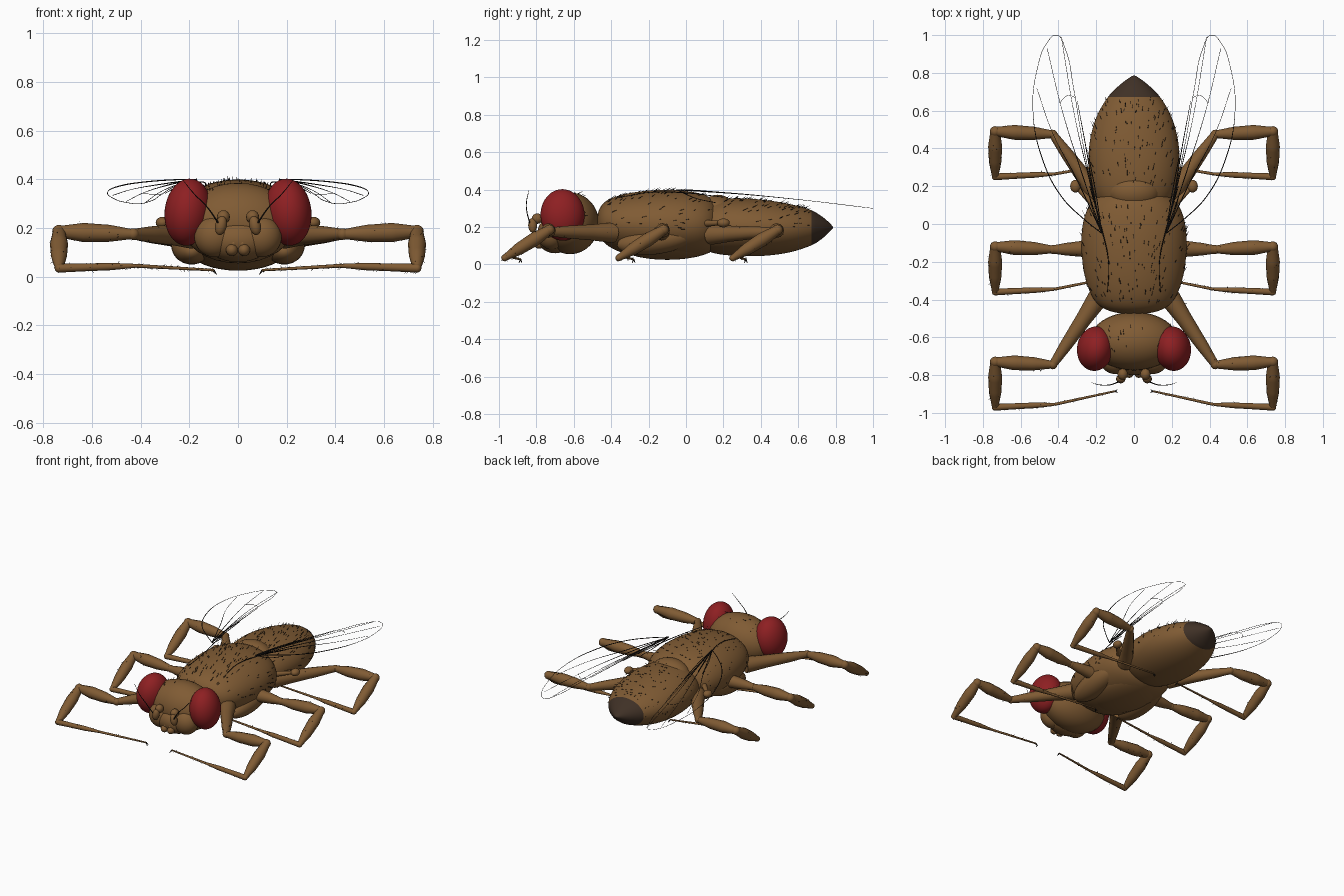
import bpy, bmesh, random
from math import pi, sin, cos, radians
from mathutils import Vector, Euler
from mathutils.bvhtree import BVHTree

random.seed(4)
if "Cube" in bpy.data.objects:
    bpy.data.objects.remove(bpy.data.objects["Cube"])


def material(name, rgb):
    m = bpy.data.materials.new(name)
    m.use_nodes = True
    m.diffuse_color = (*rgb, 1)
    bsdf = m.node_tree.nodes["Principled BSDF"]
    bsdf.inputs["Base Color"].default_value = (*rgb, 1)
    bsdf.inputs["Roughness"].default_value = 0.6
    return m


BROWN = material("brown_cuticle", (0.215, 0.105, 0.034))
RED = material("red_eye", (0.27, 0.014, 0.016))
DARK = material("dark_tip", (0.05, 0.03, 0.019))
BLACK = material("black_bristle", (0.01, 0.008, 0.007))


def finish(name, bm, *mats):
    me = bpy.data.meshes.new(name)
    bmesh.ops.recalc_face_normals(bm, faces=bm.faces)
    for f in bm.faces:
        f.smooth = True
    bm.to_mesh(me)
    bm.free()
    for m in mats:
        me.materials.append(m)
    ob = bpy.data.objects.new(name, me)
    bpy.context.collection.objects.link(ob)
    return ob


def ellipsoid(name, loc, radii, mat=BROWN, rot=(0, 0, 0), seg=32):
    bm = bmesh.new()
    bmesh.ops.create_uvsphere(bm, u_segments=seg, v_segments=seg // 2, radius=1)
    ob = finish(name, bm, mat)
    ob.location, ob.scale = loc, radii
    ob.rotation_euler = [radians(a) for a in rot]
    return ob


def loft(name, sections, start, end, dark_from=9):
    """Skin oval sections (y, half width, bottom, top) between two end points."""
    n = 20
    bm = bmesh.new()
    rings = []
    for y, w, lo, hi in sections:
        mid, h = (lo + hi) / 2, (hi - lo) / 2
        rings.append([bm.verts.new((w * cos(2 * pi * i / n), y, mid + h * sin(2 * pi * i / n)))
                      for i in range(n)])
    for a, b in zip(rings, rings[1:]):
        for i in range(n):
            bm.faces.new((a[i], a[(i + 1) % n], b[(i + 1) % n], b[i]))
    for ring, tip in ((rings[0], start), (rings[-1], end)):
        v = bm.verts.new(tip)
        for i in range(n):
            bm.faces.new((ring[i], ring[(i + 1) % n], v))
    for f in bm.faces:
        f.material_index = int(f.calc_center_median().y > dark_from)
    ob = finish(name, bm, BROWN, DARK)
    ob.modifiers.new("smooth", "SUBSURF").levels = 2
    ob.modifiers["smooth"].render_levels = 2
    return ob


def tubes(name, paths, mat, depth=1.0, smooth=True, res=4):
    """Round tubes along paths of (point, radius)."""
    cu = bpy.data.curves.new(name, "CURVE")
    cu.dimensions = "3D"
    cu.bevel_depth, cu.bevel_resolution = depth, res
    cu.resolution_u, cu.use_fill_caps = 8, True
    for path in paths:
        sp = cu.splines.new("BEZIER")
        sp.bezier_points.add(len(path) - 1)
        for bp, (co, r) in zip(sp.bezier_points, path):
            bp.co, bp.radius = co, r
            bp.handle_left_type = bp.handle_right_type = "AUTO" if smooth else "VECTOR"
    cu.materials.append(mat)
    ob = bpy.data.objects.new(name, cu)
    bpy.context.collection.objects.link(ob)
    return ob


# Body
thorax = loft("thorax", [
    (-0.47, 0.11, 0.16, 0.29), (-0.44, 0.19, 0.11, 0.34), (-0.36, 0.245, 0.06, 0.375),
    (-0.22, 0.28, 0.03, 0.40), (-0.05, 0.288, 0.025, 0.405), (0.08, 0.26, 0.04, 0.385),
    (0.15, 0.2, 0.07, 0.355), (0.19, 0.1, 0.14, 0.29)], (0, -0.48, 0.22), (0, 0.2, 0.22))
abdomen = loft("abdomen", [
    (0.07, 0.15, 0.09, 0.31), (0.14, 0.215, 0.055, 0.35), (0.26, 0.243, 0.042, 0.36),
    (0.40, 0.248, 0.04, 0.352), (0.53, 0.22, 0.055, 0.332), (0.62, 0.178, 0.08, 0.31),
    (0.68, 0.135, 0.105, 0.288), (0.69, 0.126, 0.11, 0.283), (0.74, 0.075, 0.145, 0.25),
    (0.775, 0.025, 0.182, 0.215)], (0, 0.04, 0.2), (0, 0.79, 0.198), dark_from=0.683)
scutellum = ellipsoid("scutellum", (0, 0.17, 0.275), (0.14, 0.1, 0.098))
sternum = ellipsoid("sternum", (0, -0.1, 0.11), (0.2, 0.27, 0.085))

# Head and mouth
head = ellipsoid("head", (0, -0.62, 0.22), (0.235, 0.155, 0.165))
ellipsoid("lower_face", (0, -0.7, 0.15), (0.14, 0.1, 0.09))
for s, side in ((1, "left"), (-1, "right")):
    ellipsoid(side + "_eye", (s * 0.205, -0.66, 0.265), (0.096, 0.118, 0.138), RED, (0, -s * 6, s * 8), 48)
    ellipsoid(side + "_cheek", (s * 0.095, -0.72, 0.165), (0.085, 0.075, 0.085))
    ellipsoid(side + "_palp", (s * 0.025, -0.785, 0.11), (0.025, 0.03, 0.025), seg=16)
    ellipsoid(side + "_mouth_lobe", (s * 0.018, -0.775, 0.135), (0.018, 0.025, 0.02), seg=16)
    ellipsoid(side + "_antenna_base", (s * 0.06, -0.795, 0.245), (0.027, 0.03, 0.028), seg=16)
    ellipsoid(side + "_antenna", (s * 0.07, -0.82, 0.21), (0.024, 0.024, 0.04), rot=(0, -s * 12, 0), seg=16)
    tubes(side + "_antenna_bristle", [[((s * 0.08, -0.835, 0.22), 1.4), ((s * 0.13, -0.852, 0.29), 1),
          ((s * 0.18, -0.852, 0.34), 0.8), ((s * 0.225, -0.84, 0.395), 0.4)]], BLACK, 0.0025, res=1)
    # Thorax side plates and balancers
    ellipsoid(side + "_side_plate", (s * 0.19, -0.16, 0.13), (0.085, 0.21, 0.075), rot=(8, 0, 0))
    ellipsoid(side + "_balancer", (s * 0.31, 0.2, 0.222), (0.028, 0.034, 0.024), seg=16)
    tubes(side + "_balancer_stalk", [[((s * 0.22, 0.11, 0.22), 0.018), ((s * 0.31, 0.2, 0.222), 0.01)]], BROWN)

# Legs
hairs = []


def leg(name, s, hip, knee_y, tarsus_y):
    def p(x, y, z):
        return Vector((s * x, y, z))
    root, knee = p(*hip), p(0.43, knee_y, 0.175)
    elbow, heel = p(0.735, knee_y + 0.015, 0.185), p(0.735, knee_y - 0.225, 0.035)
    mid, toe = p(0.42, knee_y - 0.21, 0.045), p(0.1, tarsus_y, 0.027)
    segments = [(root, knee, (0.055, 0.042, 0.034, 0.022)), (knee, elbow, (0.02, 0.035, 0.039, 0.024)),
                (elbow, heel, (0.026, 0.037, 0.033, 0.017)), (heel, mid, (0.018, 0.016, 0.015, 0.008)),
                (mid, toe, (0.008, 0.007, 0.006, 0.005))]
    paths = []
    for a, b, radii in segments:
        paths.append([(a.lerp(b, i / 3), r) for i, r in enumerate(radii)])
        # Fine hairs around each segment
        for _ in range(14):
            t = random.random()
            axis = (b - a).normalized()
            side = axis.cross(Vector([random.uniform(-1, 1) for _ in range(3)])).normalized()
            r = radii[min(3, round(t * 3))]
            hairs.append((a.lerp(b, t) + side * r * 0.85, (side + axis * 0.8).normalized(), 0.014, 0.0013))
    tubes(name, paths, BROWN)
    for joint, r in ((knee, 0.024), (elbow, 0.028), (heel, 0.018)):
        ellipsoid(name + "_joint", joint, (r, r, r), seg=16)
    tubes(name + "_claw", [[(toe, 1), (toe + p(-0.012, d, -0.018), 0.4)] for d in (-0.008, 0.008)],
          BLACK, 0.004, res=1)


for s, side in ((1, "left"), (-1, "right")):
    leg(side + "_front_leg", s, (0.19, -0.39, 0.17), -0.745, -0.885)
    leg(side + "_middle_leg", s, (0.2, -0.13, 0.17), -0.135, -0.28)
    leg(side + "_hind_leg", s, (0.18, 0.13, 0.16), 0.475, 0.32)

# Wings, drawn by their veins; height falls away toward the tip
OUTLINE = [(0.17, -0.05), (0.27, 0.03), (0.38, 0.14), (0.48, 0.33), (0.535, 0.6), (0.51, 0.83),
           (0.46, 0.96), (0.41, 1.0), (0.365, 0.93), (0.32, 0.72), (0.275, 0.45), (0.17, -0.05)]
VEINS = [[(0.17, -0.05), (0.24, 0.25), (0.31, 0.55), (0.385, 0.99)],
         [(0.17, -0.05), (0.27, 0.25), (0.38, 0.6), (0.46, 0.93)],
         [(0.17, -0.05), (0.31, 0.25), (0.43, 0.48), (0.515, 0.72)],
         [(0.17, -0.05), (0.22, 0.2), (0.25, 0.38), (0.3, 0.65)],
         [(0.17, -0.05), (0.2, 0.15), (0.24, 0.36)],
         [(0.31, 0.67), (0.35, 0.68), (0.395, 0.64)]]


def wing_point(s, x, y):
    return Vector((s * x, y, 0.40 - 0.1 * max(y, 0) + 0.008 * sin(pi * max(y, 0))))


for s, side in ((1, "left"), (-1, "right")):
    for label, lines, r in (("_wing_edge", [OUTLINE], 0.0015), ("_wing_veins", VEINS, 0.0014)):
        tubes(side + label, [[(wing_point(s, x, y), 1.7 if y < 0.4 else 0.8) for x, y in line]
                             for line in lines], BLACK, r, res=1)
    tubes(side + "_wing_root", [[((s * 0.14, -0.36, 0.358), 1), ((s * 0.135, -0.2, 0.385), 1),
          ((s * 0.17, -0.03, 0.385), 1.5), ((s * 0.235, 0.2, 0.36), 1)],
          [((s * 0.17, -0.05, 0.4), 1.5), ((s * 0.21, 0.05, 0.355), 1), ((s * 0.24, 0.16, 0.33), 1)]],
          BLACK, 0.002, res=1)

# Body bristles, rooted where rays toward the body axis meet the surface
bpy.context.view_layer.update()
graph = bpy.context.evaluated_depsgraph_get()
for ob, y0, y1, count in ((thorax, -0.42, 0.12, 150), (abdomen, 0.2, 0.66, 130), (head, -0.08, 0.09, 30)):
    tree = BVHTree.FromObject(ob, graph)
    to_world = ob.matrix_world
    for _ in range(count):
        y, a = random.uniform(y0, y1), random.uniform(-0.1, pi + 0.1)
        if ob is head:
            y *= 6
        centre = Vector((0, y, 0 if ob is head else 0.2))
        out = Vector((cos(a), 0, sin(a)))
        hit, normal, _, _ = tree.ray_cast(centre + out * 2, -out)
        if hit:
            normal = (to_world.to_3x3().inverted().transposed() @ normal).normalized()
            lean = (normal * 0.5 + Vector((0, 0.8, 0))).normalized()
            hairs.append((to_world @ hit, lean, random.choice((0.018, 0.022, 0.035)), 0.0022))

bm = bmesh.new()
for base, direction, length, r in hairs:
    u = direction.orthogonal().normalized() * r
    w = direction.cross(u)
    ring = [bm.verts.new(base + u * cos(k) + w * sin(k)) for k in (0, 2 * pi / 3, 4 * pi / 3)]
    tip = bm.verts.new(base + direction * length)
    for i in range(3):
        bm.faces.new((ring[i], ring[(i + 1) % 3], tip))
finish("bristles", bm, BLACK)
